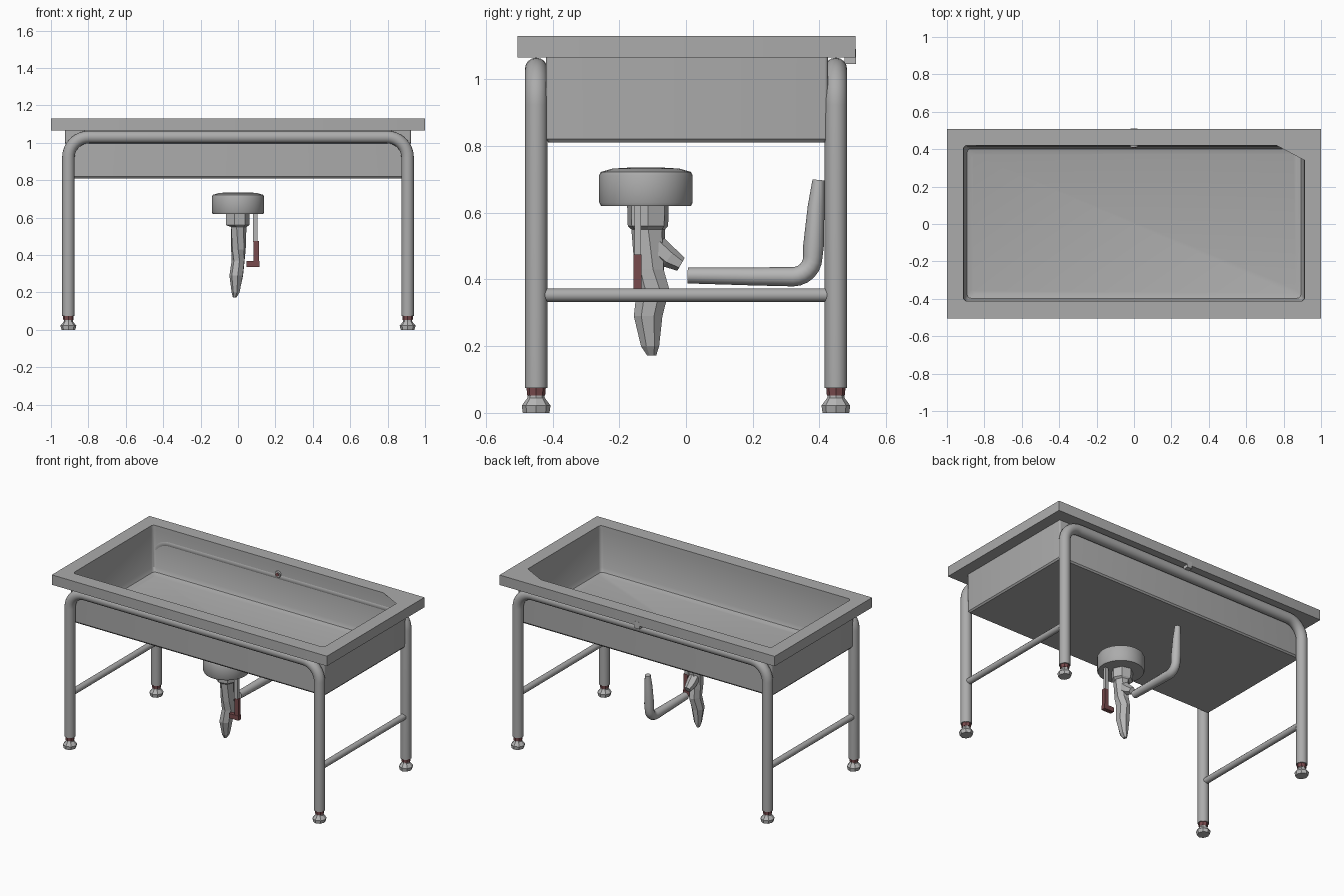
import bpy, bmesh, math
from mathutils import Vector

if "Cube" in bpy.data.objects:
    bpy.data.objects.remove(bpy.data.objects["Cube"])


def material(name, rgb):
    m = bpy.data.materials.new(name)
    m.diffuse_color = (*rgb, 1)
    m.use_nodes = True
    m.node_tree.nodes["Principled BSDF"].inputs["Base Color"].default_value = m.diffuse_color
    return m


STEEL = material("brushed steel", (0.41, 0.41, 0.41))
PIPE = material("light pipe grey", (0.47, 0.47, 0.47))
RED = material("dark red", (0.19, 0.07, 0.075))


def finish(bm, name, mat, smooth=None):
    bmesh.ops.recalc_face_normals(bm, faces=bm.faces)
    me = bpy.data.meshes.new(name)
    bm.to_mesh(me)
    bm.free()
    me.materials.append(mat)
    ob = bpy.data.objects.new(name, me)
    bpy.context.collection.objects.link(ob)
    if smooth:
        bpy.ops.object.select_all(action='DESELECT')
        ob.select_set(True)
        bpy.context.view_layer.objects.active = ob
        bpy.ops.object.shade_smooth_by_angle(angle=math.radians(smooth))
    return ob


def loft(name, rings, mat, smooth=None):
    """Skin closed rings of equal length and cap both ends."""
    bm = bmesh.new()
    vs = [[bm.verts.new(p) for p in r] for r in rings]
    n = len(vs[0])
    for a, b in zip(vs, vs[1:]):
        for i in range(n):
            j = (i + 1) % n
            bm.faces.new((a[i], a[j], b[j], b[i]))
    bm.faces.new(vs[0])
    bm.faces.new(vs[-1])
    return finish(bm, name, mat, smooth)


def oval(x, y, z, rx, ry, n, turn=0):
    return [(x + rx * math.cos(turn + 2 * math.pi * i / n),
             y + ry * math.sin(turn + 2 * math.pi * i / n), z) for i in range(n)]


def tube(name, path, mat, n=12, smooth=40):
    """Sweep a circle along a planar path of (point, radius)."""
    pts = [Vector(p) for p, r in path]
    dirs = [(b - a).normalized() for a, b in zip(pts, pts[1:])]
    normal = Vector((1, 0, 0)) if all(abs(d.x) < 1e-4 for d in dirs) else Vector((0, 1, 0))
    rings = []
    for k, (p, r) in enumerate(path):
        t = dirs[max(k - 1, 0)] + dirs[min(k, len(dirs) - 1)]
        u = t.normalized().cross(normal)
        rings.append([pts[k] + r * (u * math.cos(2 * math.pi * i / n)
                      + normal * math.sin(2 * math.pi * i / n)) for i in range(n)])
    return loft(name, rings, mat, smooth)


def box(name, c, s, mat):
    bm = bmesh.new()
    bmesh.ops.create_cube(bm, size=1)
    for v in bm.verts:
        v.co = [v.co[i] * s[i] + c[i] for i in range(3)]
    return finish(bm, name, mat)


def rect(hx, y0, y1, z, r, chamfer=None, seg=4):
    """Rounded rectangle; the back right corner may get a straight cut."""
    out = []
    for k, (sx, y) in enumerate(((1, y1), (-1, y1), (-1, y0), (1, y0))):
        sy = 1 if y == y1 else -1
        for i in range(seg + 1):
            if k == 0 and chamfer:
                f = i / seg
                out.append((hx - chamfer[0] * f, y1 - chamfer[1] * (1 - f), z))
            else:
                a = math.pi / 2 * (k + i / seg)
                out.append((sx * (hx - r) + r * math.cos(a), y - sy * r + r * math.sin(a), z))
    return out


# Sink: floor, inner walls, rim and outer basin in one skin
loft("sink_basin", [
    rect(0.865, -0.37, 0.375, 0.825, 0.02),
    rect(0.892, -0.397, 0.402, 0.834, 0.02),
    rect(0.904, -0.408, 0.414, 0.86, 0.02),
    rect(0.91, -0.412, 0.42, 1.10, 0.02),
    rect(0.912, -0.412, 0.42, 1.13, 0.02, chamfer=(0.15, 0.08)),
    rect(1.0, -0.505, 0.508, 1.13, 0.002),
    rect(1.0, -0.505, 0.508, 1.065, 0.002),
    rect(0.925, -0.42, 0.425, 1.065, 0.01),
    rect(0.92, -0.42, 0.425, 0.82, 0.01),
    rect(0.912, -0.412, 0.417, 0.81, 0.01)], STEEL, 30)

# Overflow opening inside the back wall and its fitting behind
tube("overflow_ring", [((0, 0.421, 1.05), 0.022), ((0, 0.409, 1.05), 0.02)], PIPE, 10)
tube("overflow_plug", [((0, 0.415, 1.05), 0.011), ((0, 0.406, 1.05), 0.011)], RED, 8)
box("overflow_fitting", (0, 0.492, 1.068), (0.035, 0.035, 0.045), PIPE)

# Leg arches, front and back
LX, LY, R, B = 0.907, 0.449, 0.0335, 0.11
for name, y in (("front", -LY), ("back", LY)):
    path = [((-LX, y, 0.075), R)]
    for s in (-1, 1):
        for i in range(9):
            a = math.pi / 2 * (i / 8 if s < 0 else 1 - i / 8)
            path.append(((s * (LX - B + B * math.cos(a)), y, 1.031 - B + B * math.sin(a)), R))
    path.append(((LX, y, 0.075), R))
    tube(name + "_leg_arch", path, STEEL, 16)

# Side rails, red collars and flared feet
for side, x in (("left", -LX), ("right", LX)):
    tube(side + "_rail", [((x, -0.425, 0.353), 0.02), ((x, 0.425, 0.353), 0.02)], STEEL)
    for end, y in (("front", -LY), ("back", LY)):
        loft(f"{side}_{end}_collar", [oval(x, y, 0.077, .029, .029, 8),
                                      oval(x, y, 0.052, .027, .027, 8)], RED)
        loft(f"{side}_{end}_foot", [oval(x, y, 0.058, .024, .024, 8),
                                    oval(x, y, 0.045, .024, .026, 8),
                                    oval(x, y, 0.022, .043, .043, 8),
                                    oval(x, y, 0.0, .036, .04, 8)], PIPE)

# Drain drum under the basin
loft("drain_drum", [oval(0, -0.12, z, r, r, 28) for z, r in
     ((0.735, 0.05), (0.732, 0.10), (0.722, 0.135), (0.712, 0.14),
      (0.63, 0.14), (0.62, 0.135))], STEEL, 35)

# Low-poly drain body tapering to a tip
loft("drain_body", [oval(x, y, z, rx, ry, 7, t) for x, y, z, rx, ry, t in (
    (-0.005, -0.114, 0.625, 0.066, 0.064, 0), (-0.005, -0.114, 0.56, 0.066, 0.062, 0),
    (0.002, -0.113, 0.55, 0.043, 0.052, 0), (0.002, -0.108, 0.43, 0.04, 0.046, 0.2),
    (0.002, -0.098, 0.37, 0.036, 0.05, 0.4), (-0.008, -0.113, 0.29, 0.038, 0.044, 0.4),
    (-0.012, -0.108, 0.20, 0.022, 0.028, 0.5), (-0.018, -0.103, 0.172, 0.009, 0.014, 0.5))], PIPE)
tube("drain_outlet", [((0, -0.09, 0.50), 0.035), ((0, -0.05, 0.465), 0.032),
                      ((0, -0.015, 0.445), 0.022)], PIPE, 6, None)

# Lever rod with red handle
box("lever_rod", (0.093, -0.145, 0.55), (0.024, 0.02, 0.16), PIPE)
box("lever_handle", (0.098, -0.145, 0.41), (0.028, 0.024, 0.13), RED)
box("lever_grip", (0.08, -0.145, 0.352), (0.07, 0.028, 0.03), RED)

# Overflow pipe: runs back, bends, and tapers upward
pipe = [((0, 0.005, 0.412), 0.024), ((0, 0.2, 0.409), 0.027)]
for i in range(7):
    a = math.pi / 2 * i / 6
    pipe.append(((0, 0.32 + 0.06 * math.sin(a), 0.468 - 0.06 * math.cos(a)), 0.029))
pipe += [((0, 0.382, 0.5), 0.031), ((0, 0.39, 0.62), 0.025), ((0, 0.397, 0.698), 0.018)]
tube("overflow_pipe", pipe, PIPE, 10)
